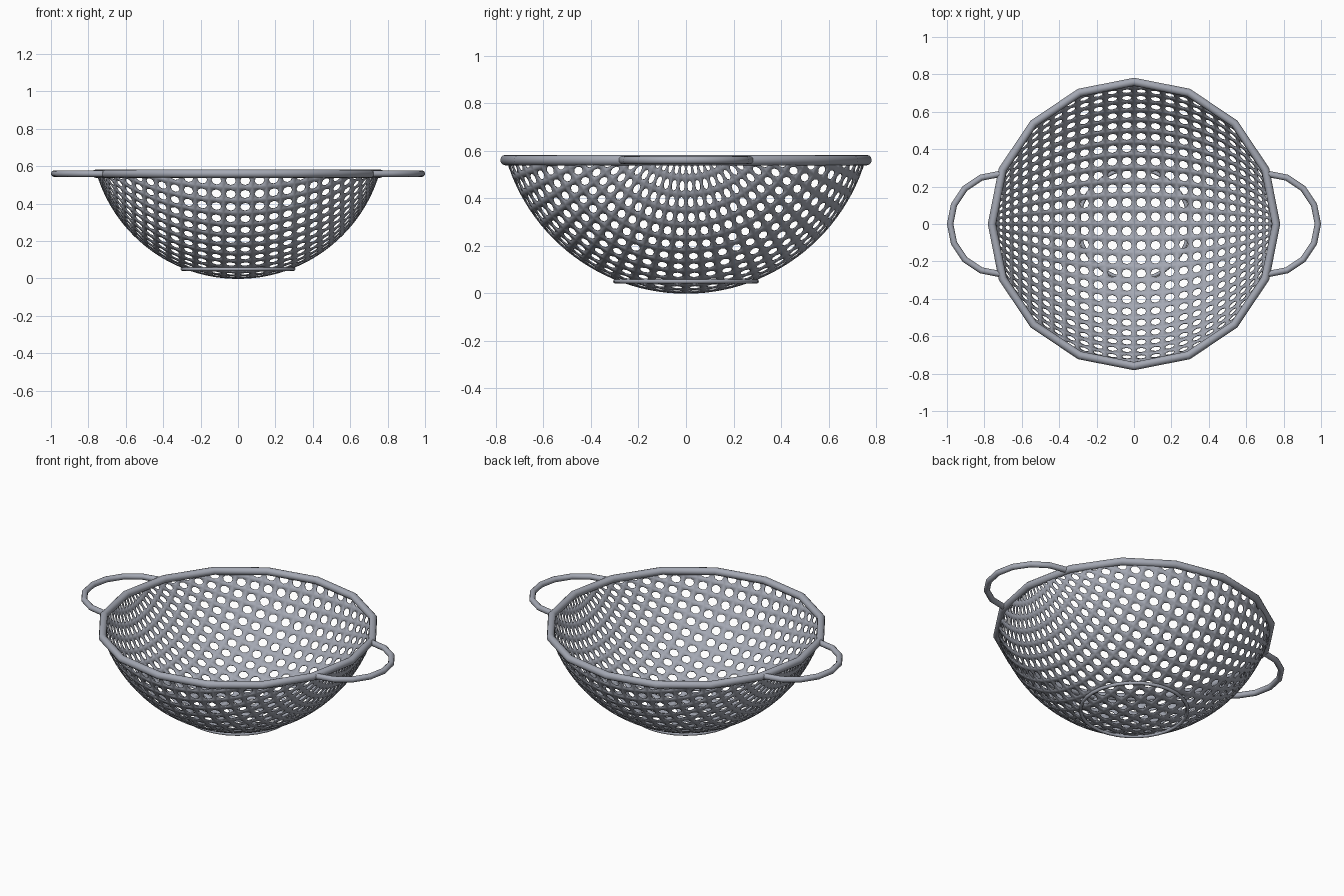
import bpy, bmesh, math
from mathutils import Vector

if "Cube" in bpy.data.objects:
    bpy.data.objects.remove(bpy.data.objects["Cube"])

R = 0.787        # bowl sphere radius
RIM_Z = 0.56
N = 32           # hole cells per half turn

steel = bpy.data.materials.new("brushed_steel")
steel.diffuse_color = (0.37, 0.39, 0.45, 1)
steel.use_nodes = True
steel.node_tree.nodes["Principled BSDF"].inputs["Base Color"].default_value = steel.diffuse_color


def finish(name, bm, angle=50):
    bmesh.ops.recalc_face_normals(bm, faces=bm.faces)
    me = bpy.data.meshes.new(name)
    bm.to_mesh(me)
    bm.free()
    ob = bpy.data.objects.new(name, me)
    bpy.context.collection.objects.link(ob)
    me.materials.append(steel)
    bpy.ops.object.select_all(action='DESELECT')
    ob.select_set(True)
    bpy.context.view_layer.objects.active = ob
    bpy.ops.object.shade_smooth_by_angle(angle=math.radians(angle))
    return ob


def arc_tube(name, centre, major, minor, a0, a1, segs, sides=12):
    """Horizontal round tube along an arc; closed when it spans a full turn."""
    bm = bmesh.new()
    closed = abs(a1 - a0 - 2 * math.pi) < 1e-6
    rings = []
    for i in range(segs if closed else segs + 1):
        a = a0 + (a1 - a0) * i / segs
        ring = []
        for j in range(sides):
            b = 2 * math.pi * j / sides
            r = major + minor * math.cos(b)
            ring.append(bm.verts.new((centre[0] + r * math.cos(a),
                                      centre[1] + r * math.sin(a),
                                      centre[2] + minor * math.sin(b))))
        rings.append(ring)
    for i in range(segs):
        p, q = rings[i], rings[(i + 1) % len(rings)]
        for j in range(sides):
            k = (j + 1) % sides
            bm.faces.new((p[j], q[j], q[k], p[k]))
    if not closed:
        bm.faces.new(rings[0])
        bm.faces.new(rings[-1][::-1])
    return finish(name, bm)


# Bowl: sphere cap with poles along x, one round hole per grid cell
def on_bowl(u, v):
    t = math.pi * u / N
    p = math.pi * (v / N - 0.5)
    return Vector((-R * math.cos(t), R * math.sin(t) * math.sin(p),
                   R - R * math.sin(t) * math.cos(p)))


bm = bmesh.new()
square = [(.5, 0), (.5, .5), (0, .5), (-.5, .5), (-.5, 0), (-.5, -.5), (0, -.5), (.5, -.5)]
for i in range(1, N - 1):
    for j in range(N):
        cu, cv = i + .5, j + .5
        if on_bowl(cu, cv).z > RIM_Z + 0.12:
            continue
        outer, inner = [], []
        for k, (a, b) in enumerate(square):
            w = k * math.pi / 4
            outer.append(bm.verts.new(on_bowl(cu + a, cv + b)))
            inner.append(bm.verts.new(on_bowl(cu + .35 * math.cos(w), cv + .33 * math.sin(w))))
        for k in range(8):
            n = (k + 1) % 8
            bm.faces.new((outer[k], outer[n], inner[n], inner[k]))
bmesh.ops.remove_doubles(bm, verts=bm.verts, dist=0.0005)
bmesh.ops.bisect_plane(bm, geom=bm.verts[:] + bm.edges[:] + bm.faces[:],
                       plane_co=(0, 0, RIM_Z), plane_no=(0, 0, 1), clear_outer=True)
bowl = finish("perforated_bowl", bm)
shell = bowl.modifiers.new("thickness", 'SOLIDIFY')
shell.thickness = 0.005
shell.offset = 0

# Sixteen-sided rim and the foot ring
arc_tube("rim", (0, 0, RIM_Z), 0.76, 0.022, 0, 2 * math.pi, 16)
arc_tube("foot_ring", (0, 0, 0.05), 0.297, 0.01, 0, 2 * math.pi, 32, 8)

# Half-round side handles
for name, s, a in (("right_handle", 1, -math.pi / 2), ("left_handle", -1, math.pi / 2)):
    arc_tube(name, (s * 0.715, 0, RIM_Z), 0.268, 0.017, a, a + math.pi, 8)
